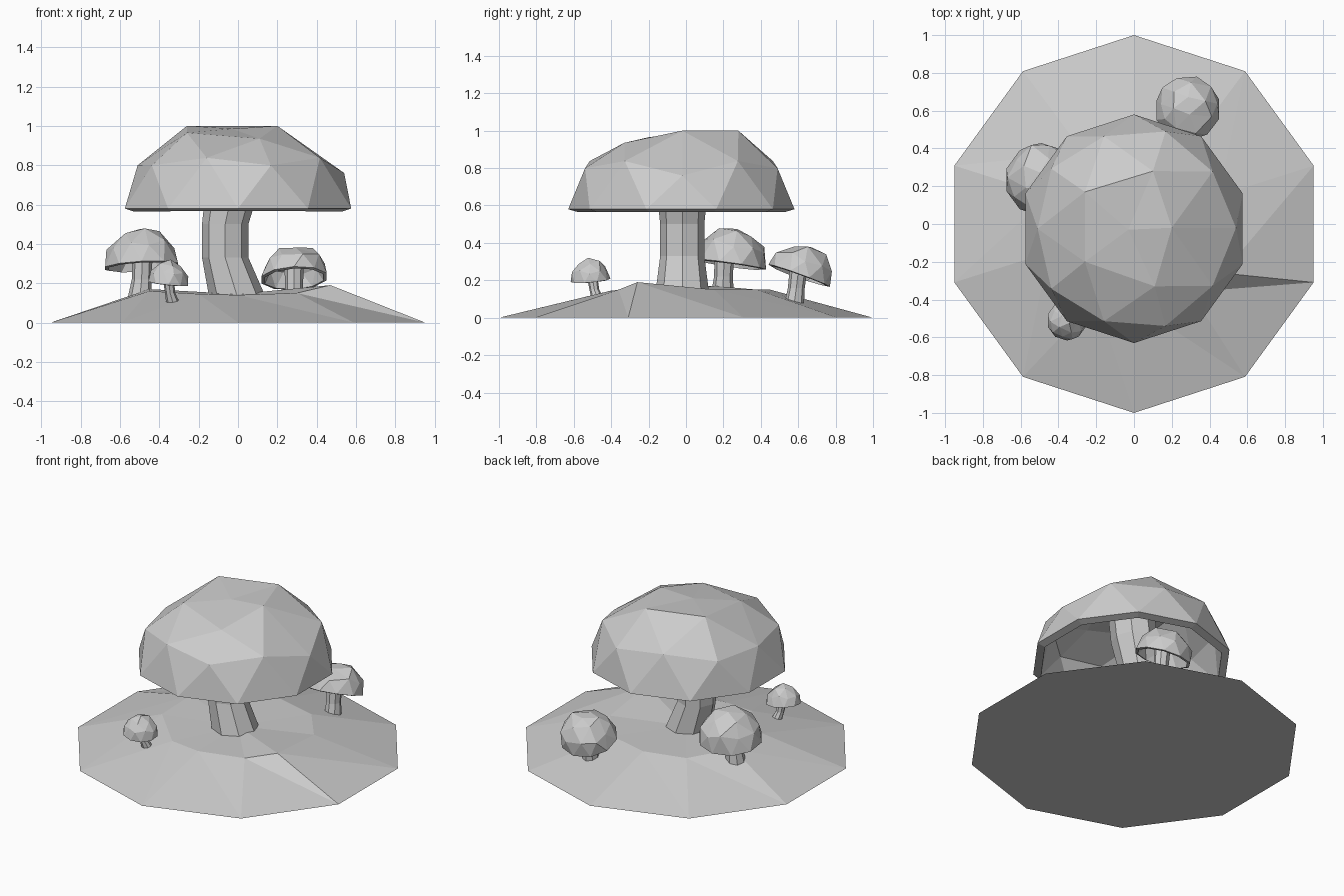
import bpy, bmesh, math, random
from mathutils import Vector, Matrix

if "Cube" in bpy.data.objects:
    bpy.data.objects.remove(bpy.data.objects["Cube"])

random.seed(4)


def finish(name, bm):
    bmesh.ops.recalc_face_normals(bm, faces=bm.faces[:])
    me = bpy.data.meshes.new(name)
    bm.to_mesh(me)
    bm.free()
    ob = bpy.data.objects.new(name, me)
    bpy.context.collection.objects.link(ob)
    return ob


def stem(name, rings, sides=8):
    """Faceted tube through (x, y, z, radius) rings."""
    bm = bmesh.new()
    loops = []
    for x, y, z, r in rings:
        loops.append([bm.verts.new((x + r * math.cos(math.tau * i / sides),
                                    y + r * math.sin(math.tau * i / sides), z))
                      for i in range(sides)])
    for a, b in zip(loops, loops[1:]):
        for i in range(sides):
            j = (i + 1) % sides
            bm.faces.new((a[i], a[j], b[j], b[i]))
    bm.faces.new(loops[0][::-1])
    bm.faces.new(loops[-1])
    return finish(name, bm)


def cap(name, centre, radius, height, tilt=(0, 0), thick=0.04, jitter=0.0, moves=()):
    """Hollow half icosphere; moves pull chosen dome points to new places."""
    bm = bmesh.new()
    bmesh.ops.create_icosphere(bm, subdivisions=2, radius=1)
    bmesh.ops.delete(bm, geom=[v for v in bm.verts if v.co.z < -0.05], context='VERTS')
    for v in bm.verts:
        if v.co.z > 0.1:
            v.co += Vector([random.uniform(-jitter, jitter) for _ in range(3)])
    mat = (Matrix.Translation(centre)
           @ Matrix.Rotation(math.radians(tilt[0]), 4, 'X')
           @ Matrix.Rotation(math.radians(tilt[1]), 4, 'Y')
           @ Matrix.Diagonal((radius, radius, height, 1)))
    bm.transform(mat)
    for p in moves:
        p = Vector(p)
        min(bm.verts, key=lambda v: (v.co - p).length).co = p
    ob = finish(name, bm)
    # make sure the dome faces outward before thickening inward
    up = sum(p.normal.z for p in ob.data.polygons)
    if up < 0:
        ob.data.flip_normals()
    mod = ob.modifiers.new("shell", 'SOLIDIFY')
    mod.thickness = thick
    mod.offset = -1
    return ob


# Ground mound: ten-sided base, uneven inner ring, flat underside
inner = [(0, .45, .15), (-.27, .38, .15), (-.45, .15, .17), (-.45, -.15, .16),
         (-.2, -.4, .145), (0, -.42, .14), (.3, -.36, .15), (.47, -.26, .19),
         (.45, .15, .15), (.27, .38, .15)]
bm = bmesh.new()
outer = [bm.verts.new((math.cos(math.radians(90 + 36 * i)),
                       math.sin(math.radians(90 + 36 * i)), 0)) for i in range(10)]
ring = [bm.verts.new(p) for p in inner]
mid = bm.verts.new((0, 0, .145))
for i in range(10):
    j = (i + 1) % 10
    bm.faces.new((outer[i], outer[j], ring[i]))
    bm.faces.new((outer[j], ring[j], ring[i]))
    bm.faces.new((ring[i], ring[j], mid))
bm.faces.new(outer[::-1])
finish("ground_mound", bm)

# Large mushroom
stem("large_stem", [(0, -.02, .12, .145), (-.065, -.02, .33, .118),
                    (-.065, -.02, .5, .118), (-.02, -.02, .72, .14), (0, -.02, .88, .14)])
cap("large_cap", (0, -.025, .58), .605, .49, thick=.05,
    moves=[(.2, -.02, 1.0), (.1, .28, 1.0), (-.26, .17, 1.0), (-.26, -.2, .965),
           (.11, -.33, .935), (-.03, -.03, .985), (.54, -.02, .76), (-.51, -.025, .8)])

# Left mushroom
stem("left_stem", [(-.5, .195, .12, .062), (-.49, .2, .22, .05), (-.485, .21, .42, .055)])
cap("left_cap", (-.49, .235, .285), .195, .205, tilt=(-8, -3), thick=.02, jitter=.07)

# Small front mushroom
stem("small_stem", [(-.325, -.465, .08, .038), (-.345, -.49, .15, .026),
                    (-.36, -.51, .27, .03)])
cap("small_cap", (-.355, -.51, .2), .107, .115, tilt=(5, 6), thick=.012, jitter=.06)

# Back mushroom
stem("back_stem", [(.29, .575, .05, .055), (.285, .59, .16, .045), (.285, .61, .33, .05)])
cap("back_cap", (.285, .605, .225), .175, .175, tilt=(-20, -3), thick=.018, jitter=.07)
